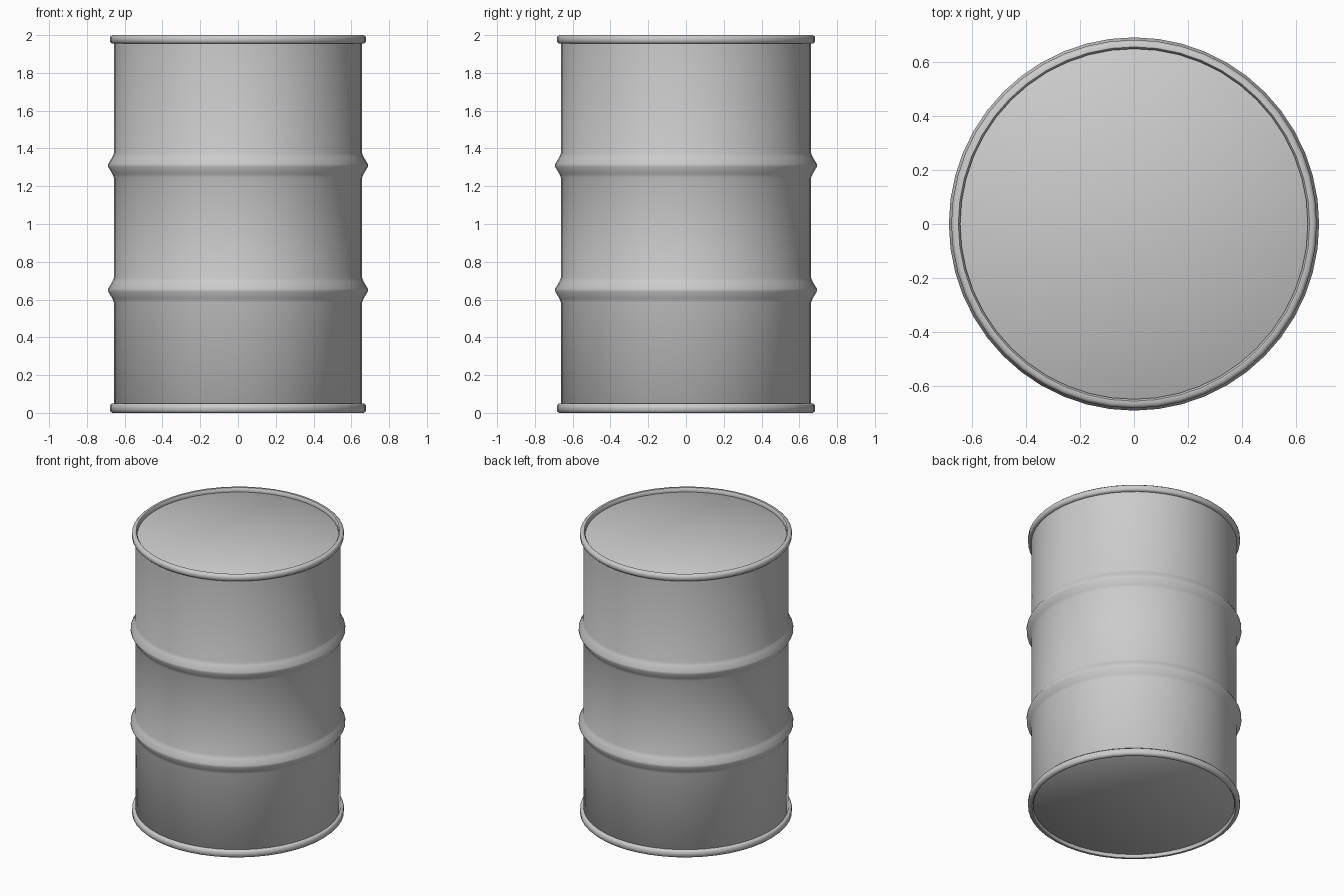
import bpy, bmesh, math

if "Cube" in bpy.data.objects:
    bpy.data.objects.remove(bpy.data.objects["Cube"])

SIDES = 48
SQUASH_Y = 1.008  # very slightly wider front to back


def lathe(name, profile, closed=False):
    """Revolve (radius, z) points around z; radius 0 becomes a pole."""
    bm = bmesh.new()
    rings = []
    for r, z in profile:
        if r == 0:
            rings.append([bm.verts.new((0, 0, z))] * SIDES)
        else:
            angles = [2 * math.pi * i / SIDES for i in range(SIDES)]
            rings.append([bm.verts.new((r * math.cos(a), r * SQUASH_Y * math.sin(a), z)) for a in angles])
    pairs = list(zip(rings, rings[1:]))
    if closed:
        pairs.append((rings[-1], rings[0]))
    for lo, hi in pairs:
        for i in range(SIDES):
            j = (i + 1) % SIDES
            quad = list(dict.fromkeys((lo[i], lo[j], hi[j], hi[i])))
            bm.faces.new(quad)
    bmesh.ops.recalc_face_normals(bm, faces=bm.faces)
    mesh = bpy.data.meshes.new(name)
    bm.to_mesh(mesh)
    bm.free()
    obj = bpy.data.objects.new(name, mesh)
    bpy.context.collection.objects.link(obj)
    bpy.ops.object.select_all(action='DESELECT')
    obj.select_set(True)
    bpy.context.view_layer.objects.active = obj
    bpy.ops.object.shade_smooth_by_angle(angle=math.radians(50))
    return obj


# Drum shell with two rolled ribs and recessed end caps
R = 0.657
profile = [(0, 0.022), (0.648, 0.022), (R, 0.03)]
for z in (0.65, 1.31):
    profile += [(R, z - 0.065), (0.665, z - 0.045), (0.687, z - 0.008),
                (0.687, z + 0.008), (0.665, z + 0.045), (R, z + 0.065)]
profile += [(R, 1.965), (0.648, 1.972), (0, 1.972)]
lathe("drum_shell", profile)

# Rolled rims at both ends
for name, z0, z1 in (("bottom_rim", 0.0, 0.05), ("top_rim", 1.955, 2.0)):
    b = 0.01
    lathe(name, [(0.645, z0 + b), (0.652, z0), (0.667, z0), (0.678, z0 + b),
                 (0.678, z1 - b), (0.667, z1), (0.652, z1), (0.645, z1 - b)], closed=True)
